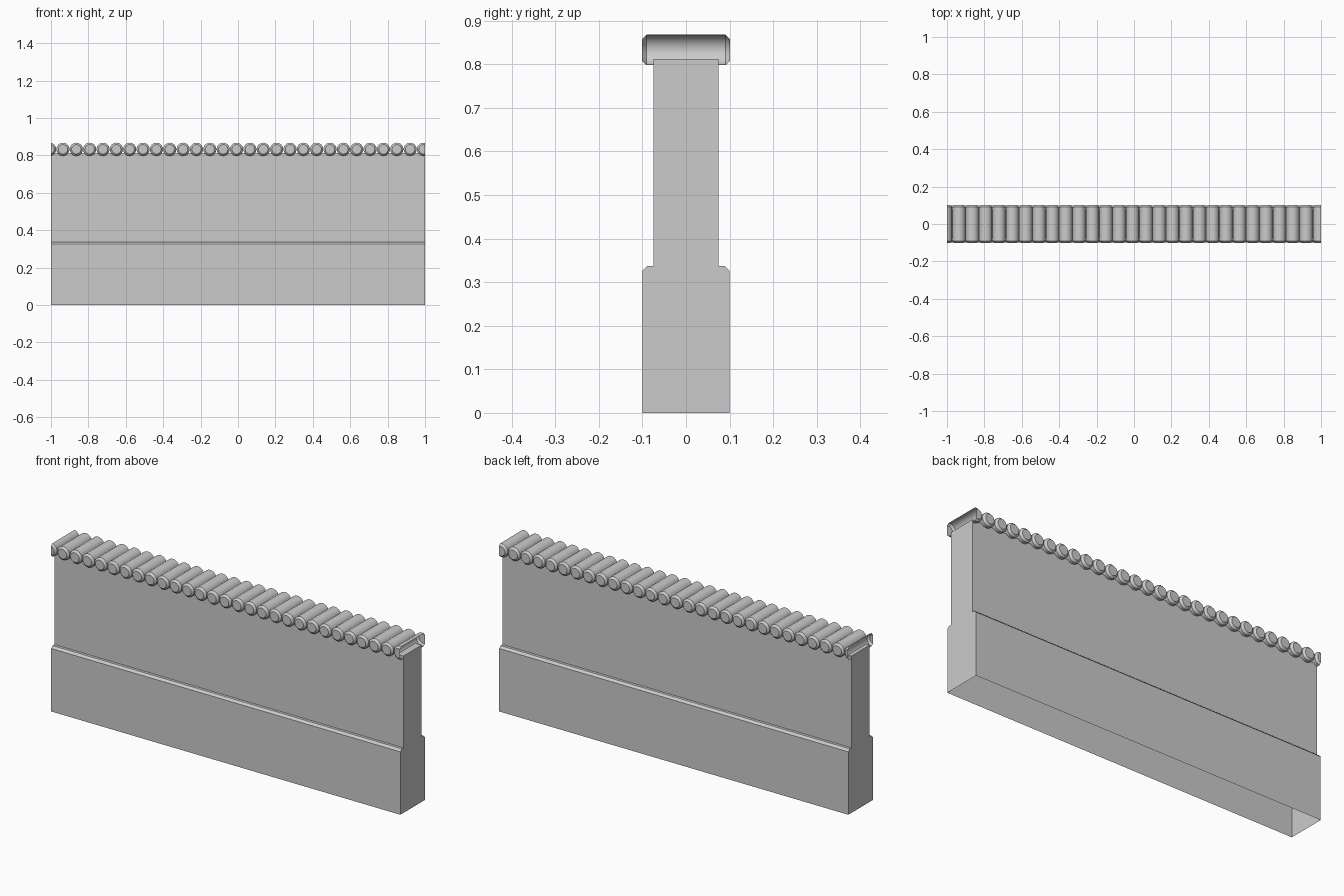
import bpy, bmesh, math
from mathutils import Matrix

if "Cube" in bpy.data.objects:
    bpy.data.objects.remove(bpy.data.objects["Cube"])


def finish(bm, name, smooth=False):
    mesh = bpy.data.meshes.new(name)
    bm.to_mesh(mesh)
    bm.free()
    obj = bpy.data.objects.new(name, mesh)
    bpy.context.collection.objects.link(obj)
    if smooth:
        bpy.context.view_layer.objects.active = obj
        obj.select_set(True)
        bpy.ops.object.shade_smooth_by_angle(angle=math.radians(30))
        obj.select_set(False)
    return obj


# Wall: stepped section with a chamfered plinth, open underneath
half = [(0.1, 0), (0.1, 0.326), (0.089, 0.337), (0.075, 0.337), (0.075, 0.812)]
section = half + [(-y, z) for y, z in reversed(half)]
bm = bmesh.new()
ends = [[bm.verts.new((x, y, z)) for y, z in section] for x in (-1, 1)]
n = len(section)
for i in range(n - 1):
    bm.faces.new((ends[0][i], ends[1][i], ends[1][i + 1], ends[0][i + 1]))
for ring in ends:
    bm.faces.new(ring)
bmesh.ops.recalc_face_normals(bm, faces=bm.faces)
finish(bm, "wall")

# Coping: a row of round logs with chamfered ends, cut open at both wall ends
R, HALF_LEN, CHAMFER, SIDES = 0.035, 0.101, 0.01, 24
FIRST, STEP, COUNT = -1.0074, 0.0714, 29
profile = [(R - CHAMFER, -HALF_LEN), (R, -HALF_LEN + CHAMFER),
           (R, HALF_LEN - CHAMFER), (R - CHAMFER, HALF_LEN)]
bm = bmesh.new()
for k in range(COUNT):
    cx = FIRST + k * STEP
    rings = []
    for r, y in profile:
        rings.append([bm.verts.new((cx + r * math.cos(a), y, 0.833 + r * math.sin(a)))
                      for a in (2 * math.pi * i / SIDES for i in range(SIDES))])
    for a, b in zip(rings, rings[1:]):
        for i in range(SIDES):
            j = (i + 1) % SIDES
            bm.faces.new((a[i], b[i], b[j], a[j]))
    bm.faces.new(rings[0])
    bm.faces.new(rings[-1][::-1])
bmesh.ops.recalc_face_normals(bm, faces=bm.faces)
for side in (-1, 1):
    bmesh.ops.bisect_plane(bm, geom=bm.verts[:] + bm.edges[:] + bm.faces[:],
                           plane_co=(side, 0, 0), plane_no=(side, 0, 0),
                           clear_outer=True)
finish(bm, "coping_logs", smooth=True)
